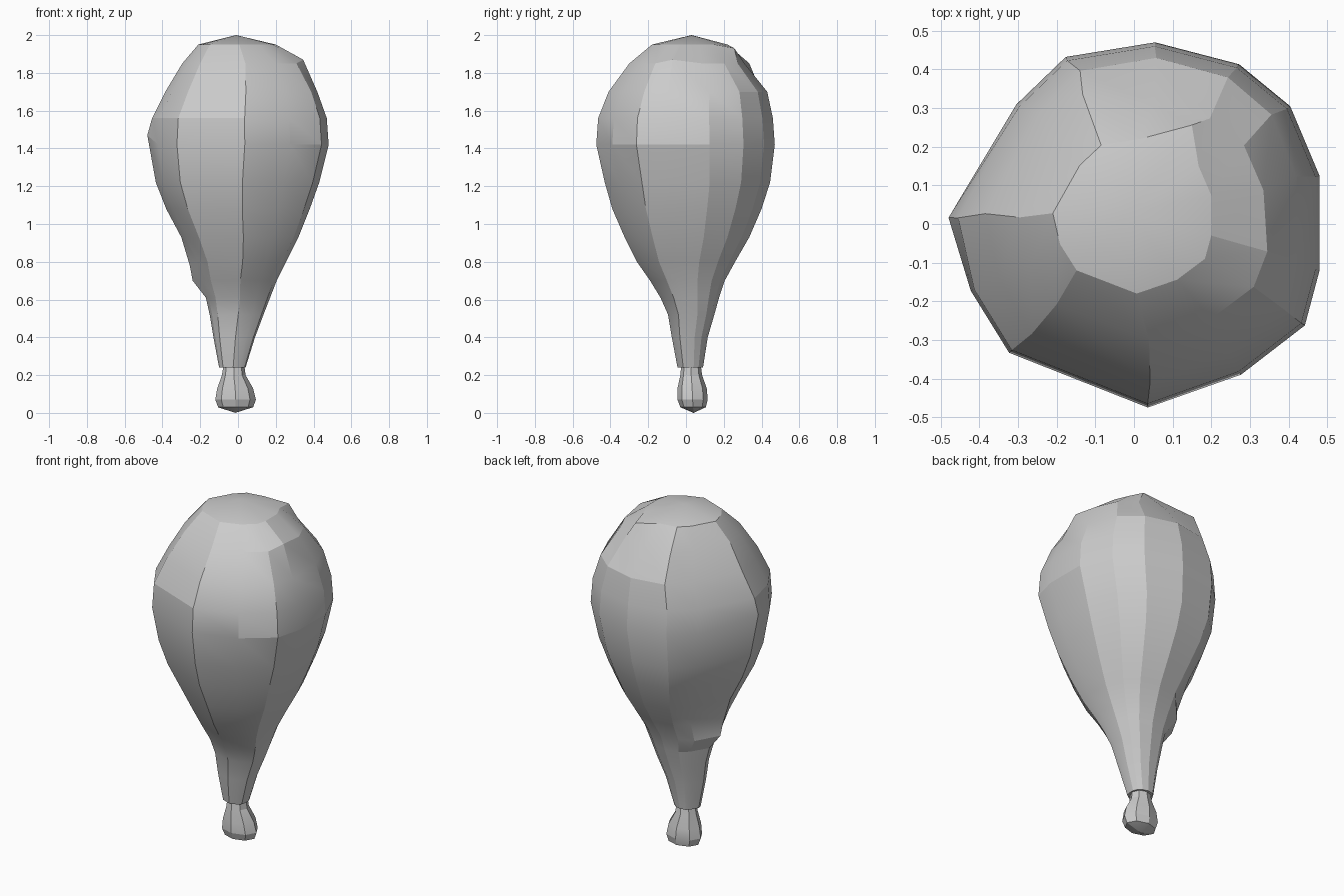
import bpy, bmesh, math
from mathutils import Vector

if "Cube" in bpy.data.objects:
    bpy.data.objects.remove(bpy.data.objects["Cube"])

# Irregular horizontal outline of the meat, and a simpler one for the bone
MEAT_OUTLINE = [(1, .27), (1, -.25), (.92, -.55), (.57, -.82), (.06, -1),
                (-.70, -.70), (-.91, -.36), (-1, .04), (-.66, .66),
                (-.39, .92), (.10, 1), (.56, .88), (.84, .65)]
BONE_OUTLINE = [(math.cos(i * math.pi / 4), math.sin(i * math.pi / 4)) for i in range(8)]

# Each ring: z, x min, x max, y min, y max
MEAT = [(.24, -.10, .04, -.045, .09), (.40, -.13, .09, -.075, .115),
        (.52, -.15, .135, -.095, .15), (.61, -.17, .17, -.135, .175),
        (.70, -.205, .205, -.19, .205), (.80, -.235, .255, -.26, .26),
        (.93, -.30, .32, -.325, .335), (1.08, -.38, .38, -.39, .40),
        (1.22, -.435, .43, -.43, .445), (1.42, -.465, .48, -.475, .47),
        (1.56, -.455, .47, -.465, .46), (1.70, -.385, .42, -.41, .43),
        (1.85, -.295, .335, -.30, .31), (1.95, -.21, .20, -.18, .22)]
BONE = [(.36, -.06, .02, -.015, .065), (.20, -.085, .04, -.03, .085),
        (.13, -.11, .08, -.045, .11), (.07, -.12, .095, -.045, .115),
        (.03, -.105, .08, -.03, .105)]


def loft(name, outline, rings, tip=None, bump=None):
    bm = bmesh.new()
    loops = []
    for z, x0, x1, y0, y1 in rings:
        loops.append([bm.verts.new(((x0 + x1) / 2 + u * (x1 - x0) / 2,
                                    (y0 + y1) / 2 + v * (y1 - y0) / 2, z))
                      for u, v in outline])
    n = len(outline)
    for a, b in zip(loops, loops[1:]):
        for i in range(n):
            j = (i + 1) % n
            bm.faces.new((a[i], a[j], b[j], b[i]))
    # close the far end with a fan, the near end with one face
    point = bm.verts.new(tip)
    for i in range(n):
        bm.faces.new((loops[-1][i], loops[-1][(i + 1) % n], point))
    bm.faces.new(loops[0])
    for ring, index, offset in bump or []:
        loops[ring][index].co += Vector(offset)
    bmesh.ops.recalc_face_normals(bm, faces=bm.faces)
    mesh = bpy.data.meshes.new(name)
    bm.to_mesh(mesh)
    bm.free()
    obj = bpy.data.objects.new(name, mesh)
    bpy.context.collection.objects.link(obj)
    bpy.ops.object.select_all(action='DESELECT')
    bpy.context.view_layer.objects.active = obj
    obj.select_set(True)
    bpy.ops.object.shade_smooth_by_angle(angle=math.radians(18))
    return obj


# Meat, with a small torn lump low on the left and uneven shoulders
loft("meat", MEAT_OUTLINE, MEAT, (-.01, .03, 2.0),
     [(4, 7, (-.035, .01, 0)), (5, 7, (-.02, .01, -.02)), (4, 8, (-.03, .02, 0)),
      (9, 7, (-.015, 0, .05)), (12, 1, (.01, 0, .02)), (12, 9, (-.03, .05, 0)),
      (13, 11, (.04, .06, -.02))])

# Bone knob sticking out of the narrow end
loft("bone", BONE_OUTLINE, BONE, (-.015, .04, 0))
